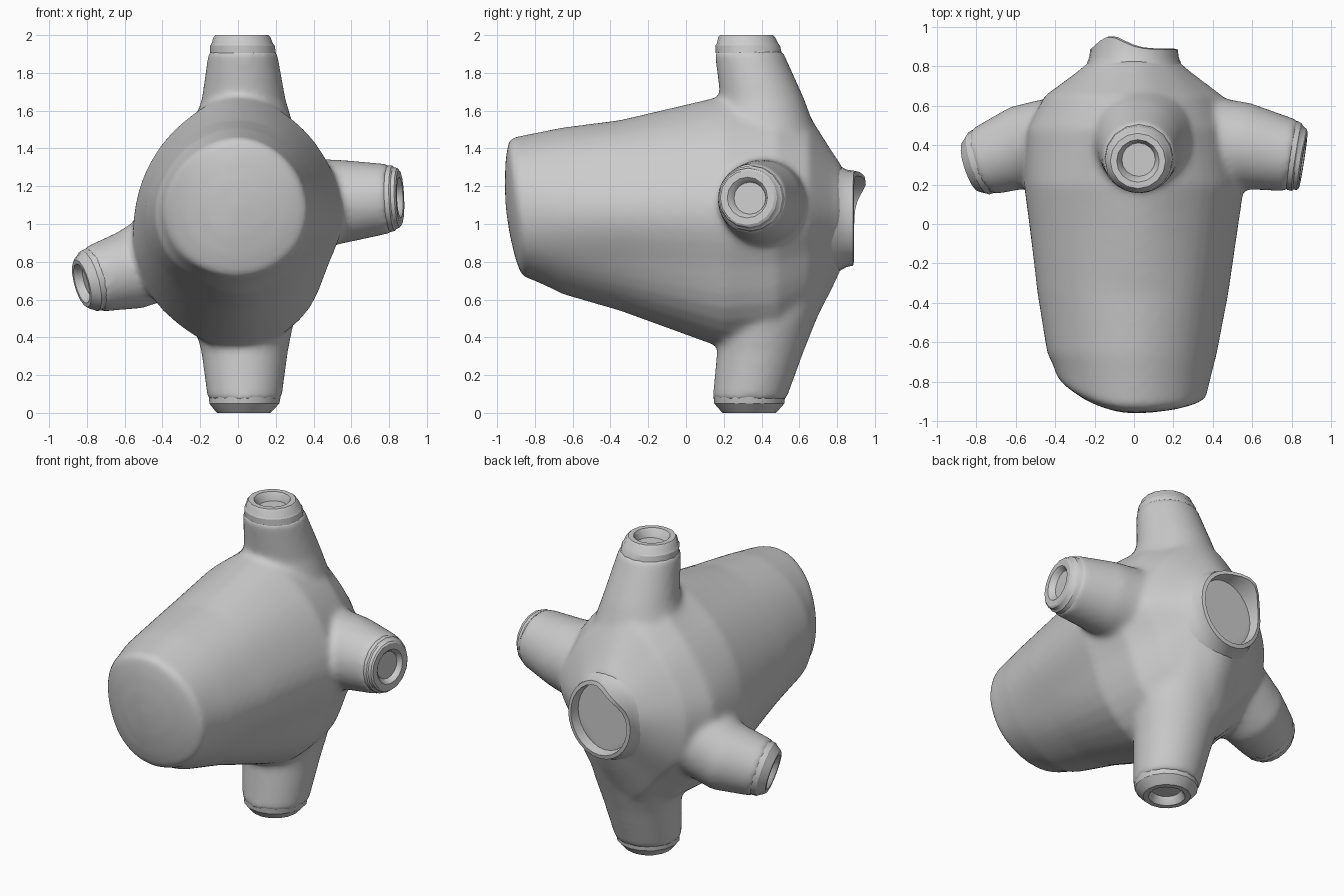
import bpy, bmesh
from math import sin, cos, pi, exp
from mathutils import Vector

if "Cube" in bpy.data.objects:
    bpy.data.objects.remove(bpy.data.objects["Cube"])

SEG = 48
CZ = 1.05


def catmull(a, b, c, d, t):
    return 0.5 * (2*b + (c-a)*t + (2*a-5*b+4*c-d)*t*t + (3*b-a-3*c+d)*t**3)


def skin(bm, rings, cap_start=True, cap_end=True):
    rows = [[bm.verts.new(p) for p in ring] for ring in rings]
    n = len(rows[0])
    for r, s in zip(rows, rows[1:]):
        for i in range(n):
            bm.faces.new((r[i], r[(i+1) % n], s[(i+1) % n], s[i]))
    if cap_start:
        bm.faces.new(rows[0][::-1])
    if cap_end:
        bm.faces.new(rows[-1])


def circle(center, normal, rx, ry, n):
    q = Vector(normal).to_track_quat('Z', 'Y')
    return [Vector(center) + q @ Vector((rx*cos(2*pi*i/n), ry*sin(2*pi*i/n), 0))
            for i in range(n)]


def finish(bm, name):
    bmesh.ops.recalc_face_normals(bm, faces=bm.faces)
    me = bpy.data.meshes.new(name)
    bm.to_mesh(me)
    bm.free()
    ob = bpy.data.objects.new(name, me)
    bpy.context.collection.objects.link(ob)
    return ob


# body cross-sections: y, then radii every 30 degrees starting at +x
sections = [
    (-0.93, [.37, .38, .395, .41, .40, .40, .40, .38, .345, .335, .34, .36]),
    (-0.66, [.42, .42, .44, .46, .45, .44, .44, .43, .40, .42, .40, .40]),
    (-0.35, [.48, .47, .49, .50, .49, .48, .49, .49, .48, .51, .48, .45]),
    (0.20, [.56, .55, .58, .63, .57, .54, .55, .61, .66, .71, .65, .55]),
    (0.48, [.55, .51, .55, .66, .55, .51, .54, .57, .62, .75, .62, .51]),
    (0.65, [.45, .43, .46, .53, .46, .43, .45, .48, .50, .63, .49, .41]),
    (0.77, [.29, .28, .30, .34, .30, .28, .29, .30, .32, .40, .32, .28]),
    (0.83, [.22, .22, .23, .25, .23, .22, .22, .22, .23, .27, .23, .22]),
]


def section_ring(y, radii, scale=1.0, front=0.0):
    ring = []
    for i in range(SEG):
        k, t = divmod(i * 12 / SEG, 1)
        k = int(k)
        r = scale * catmull(*[radii[(k+j) % 12] for j in (-1, 0, 1, 2)], t)
        a = 2*pi*i/SEG
        x, z = r*cos(a), r*sin(a) + CZ + 0.03*(1-scale)
        # domed front face, falling back most on the left and below
        dy = front * (.35*(z-1.22)**2 + (.45 if x > 0 else 1.1)*x*x)
        ring.append((x, y + dy, z))
    return ring


# domed front end followed by the lofted hull
rings = [section_ring(y, sections[0][1], s, 1)
         for y, s in ((-.960, .1), (-.960, .4), (-.960, .7), (-.957, .9), (-.95, .98))]
for (y0, r0), (y1, r1) in zip(sections, sections[1:]):
    for j in range(4):
        t = j/4
        f = 1 - t if y0 < -.8 else 0
        rings.append(section_ring(y0+(y1-y0)*t, [a+(b-a)*t for a, b in zip(r0, r1)], 1, f))
rings.append(section_ring(*sections[-1]))
bm = bmesh.new()
skin(bm, rings)

# nozzles: core, root, collar, shoulder (centre, radius), then tip and end direction
nozzles = {
    "top_nozzle": ([((.02, .45, 1.20), .29), ((.03, .415, 1.50), .27),
                    ((.03, .405, 1.66), .222), ((.025, .33, 1.92), .18)],
                   ((.02, .32, 2.0), .14), (0, 0, 1)),
    "bottom_nozzle": ([((.03, .54, .78), .27), ((.03, .42, .48), .265),
                       ((.035, .395, .33), .23), ((.035, .335, .07), .195)],
                      ((.03, .335, 0), .14), (0, 0, -1)),
    "right_nozzle": ([((.10, .43, 1.08), .24), ((.42, .405, 1.11), .235),
                      ((.56, .395, 1.12), .22), ((.81, .345, 1.135), .182)],
                     ((.858, .325, 1.14), .145), (.98, -.15, .04)),
    "left_nozzle": ([((-.10, .43, .95), .24), ((-.42, .41, .83), .228),
                     ((-.57, .39, .755), .212), ((-.77, .315, .705), .175)],
                    ((-.828, .29, .685), .13), (-.91, -.3, -.25)),
}
for stages, tip, n in nozzles.values():
    axis = Vector(stages[3][0]) - Vector(stages[1][0])
    if abs(n[2]) == 1:
        axis = Vector(n)
    skin(bm, [circle(c, n if i == 3 else axis, r, r, SEG)
              for i, (c, r) in enumerate(stages)])

body = finish(bm, "body")
rm = body.modifiers.new("fuse", 'REMESH')
rm.mode = 'VOXEL'
rm.voxel_size = 0.018
rm.use_smooth_shade = True
sm = body.modifiers.new("fillet", 'SMOOTH')
sm.factor = 0.5
sm.iterations = 12

# stepped, recessed nozzle ends
parts = []
for name, (stages, (end, r2), n) in nozzles.items():
    c1, r1 = Vector(stages[3][0]), stages[3][1]
    d = Vector(end) - c1
    prof = [(-.2, r1*.97), (.3, r1*.95), (.45, r1*.90), (.85, r2*1.08),
            (1, r2), (1, .108), (.75, .095), (.35, .085)]
    bm = bmesh.new()
    skin(bm, [circle(c1 + d*t, n, r, r, 16) for t, r in prof], cap_start=False)
    parts.append(finish(bm, name + "_tip"))

# open rear spout with an uneven lip
bm = bmesh.new()
prof = [(.77, .265, .30), (.81, .24, .28), (.85, .226, .258), (.885, .222, .25),
        (.89, .20, .225), (.80, .185, .21)]
skin(bm, [circle((0, y, 1.03), (0, 1, 0), rx, rz, 28) for y, rx, rz in prof],
     cap_start=False, cap_end=False)
for v in bm.verts:
    if v.co.y > .87:
        v.co.y += .065*exp(-((v.co.x+.12)**2 + (v.co.z-1.23)**2)/.012)
parts.append(finish(bm, "rear_spout"))

bpy.ops.object.select_all(action='DESELECT')
for ob in parts:
    ob.select_set(True)
bpy.context.view_layer.objects.active = parts[0]
bpy.ops.object.shade_smooth_by_angle(angle=0.5)
